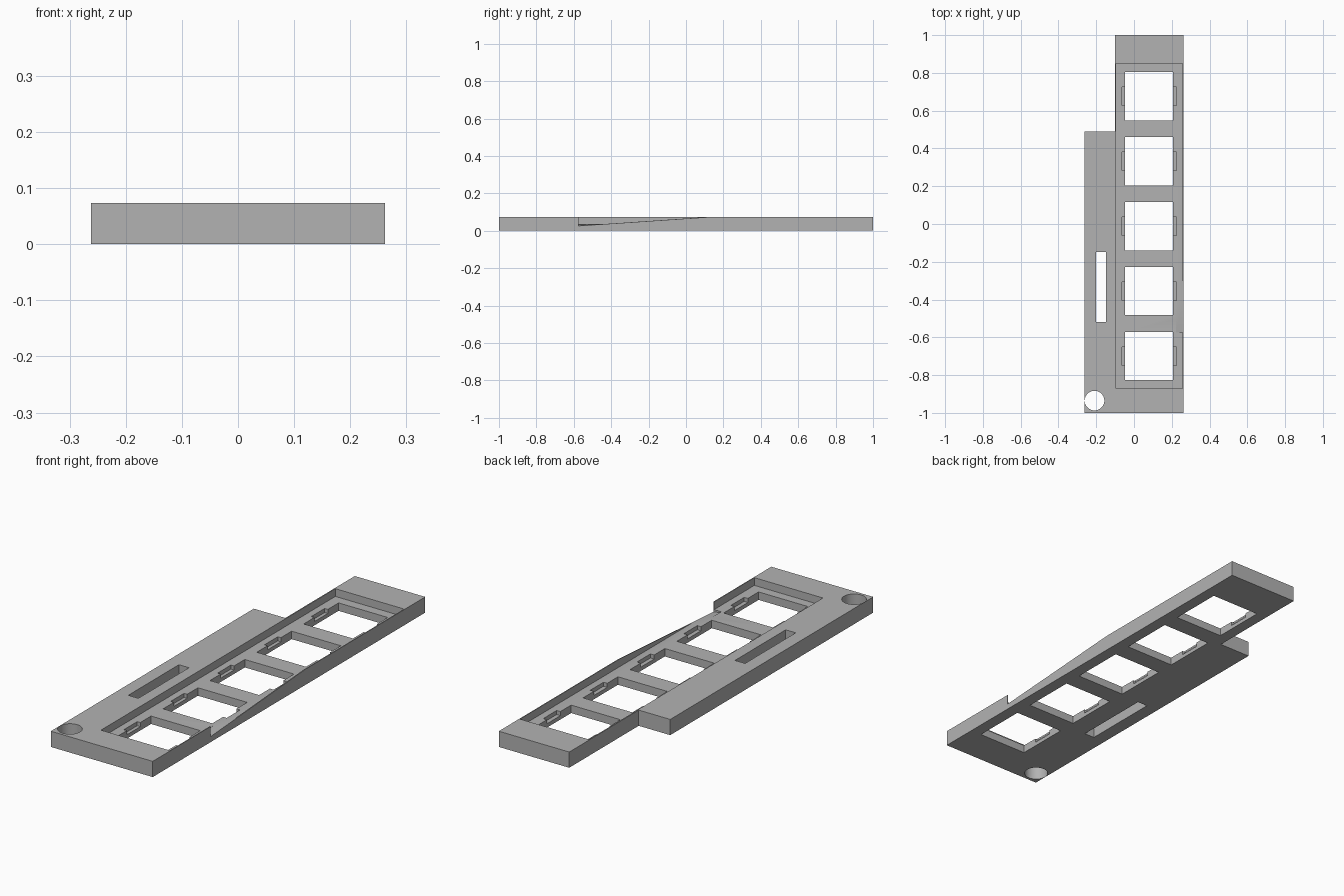
import bpy
import bmesh
import math

cube = bpy.data.objects.get("Cube")
if cube:
    bpy.data.objects.remove(cube, do_unlink=True)

HEIGHT = 0.073
FLOOR = 0.037
HALF = 0.262

grey = bpy.data.materials.new("plain_grey")
grey.use_nodes = True
COLOUR = (0.45, 0.45, 0.45, 1)
grey.diffuse_color = COLOUR
grey.node_tree.nodes["Principled BSDF"].inputs["Base Color"].default_value = COLOUR


def loft(name, bottom, top):
    """Solid between two matching loops of points."""
    bm = bmesh.new()
    low = [bm.verts.new(p) for p in bottom]
    high = [bm.verts.new(p) for p in top]
    bm.faces.new(low)
    bm.faces.new(high)
    for i in range(len(low)):
        j = (i + 1) % len(low)
        bm.faces.new((low[i], low[j], high[j], high[i]))
    bmesh.ops.recalc_face_normals(bm, faces=bm.faces)
    mesh = bpy.data.meshes.new(name)
    bm.to_mesh(mesh)
    bm.free()
    mesh.materials.append(grey)
    obj = bpy.data.objects.new(name, mesh)
    bpy.context.collection.objects.link(obj)
    return obj


def prism(name, outline, z0, z1):
    return loft(name, [(x, y, z0) for x, y in outline], [(x, y, z1) for x, y in outline])


def box(name, x0, x1, y0, y1, z0, z1):
    return prism(name, [(x0, y0), (x1, y0), (x1, y1), (x0, y1)], z0, z1)


# Stepped plate: long bar with a shorter side strip
plate = prism("switch_plate", [(-HALF, -1), (HALF, -1), (HALF, 1), (-0.1, 1),
                               (-0.1, 0.49), (-HALF, 0.49)], 0, HEIGHT)

# Sunken channel with thin side walls
cutters = [box("channel_cutter", -0.095, 0.258, -0.87, 0.85, FLOOR, 0.2)]

# Five square windows, each with a clip recess on both sides
for i in range(5):
    y = 0.677 - i * 0.344
    cutters.append(box("window_cutter", -0.047, 0.206, y - 0.128, y + 0.128, -0.1, 0.2))
    cutters.append(box("clip_cutter", -0.063, 0.225, y - 0.049, y + 0.049, 0.018, 0.1))

# Slot and round hole in the side strip
cutters.append(box("slot_cutter", -0.2, -0.148, -0.52, -0.148, -0.1, 0.2))
circle = [(-0.209 + 0.052 * math.cos(a), -0.935 + 0.052 * math.sin(a))
          for a in (math.tau * k / 48 for k in range(48))]
cutters.append(prism("round_hole_cutter", circle, -0.1, 0.2))

# Ramped notch in the outer wall, tilted slightly inward
ramp = [(-0.575, 0.026), (0.12, HEIGHT), (0.12, 0.2), (-0.575, 0.2)]
cutters.append(loft("ramp_cutter", [(0.222, y, z + 0.006) for y, z in ramp],
                    [(0.3, y, z - 0.006) for y, z in ramp]))

# Apply every cut, then drop the cutters
bpy.context.view_layer.objects.active = plate
for cutter in cutters:
    cutter.hide_render = True
    cut = plate.modifiers.new("cut", "BOOLEAN")
    cut.operation = "DIFFERENCE"
    cut.solver = "EXACT"
    cut.object = cutter
    bpy.ops.object.modifier_apply(modifier=cut.name)
    bpy.data.objects.remove(cutter, do_unlink=True)

# Smooth only the round hole
bpy.ops.object.select_all(action="DESELECT")
plate.select_set(True)
bpy.ops.object.shade_smooth_by_angle(angle=math.radians(30))
